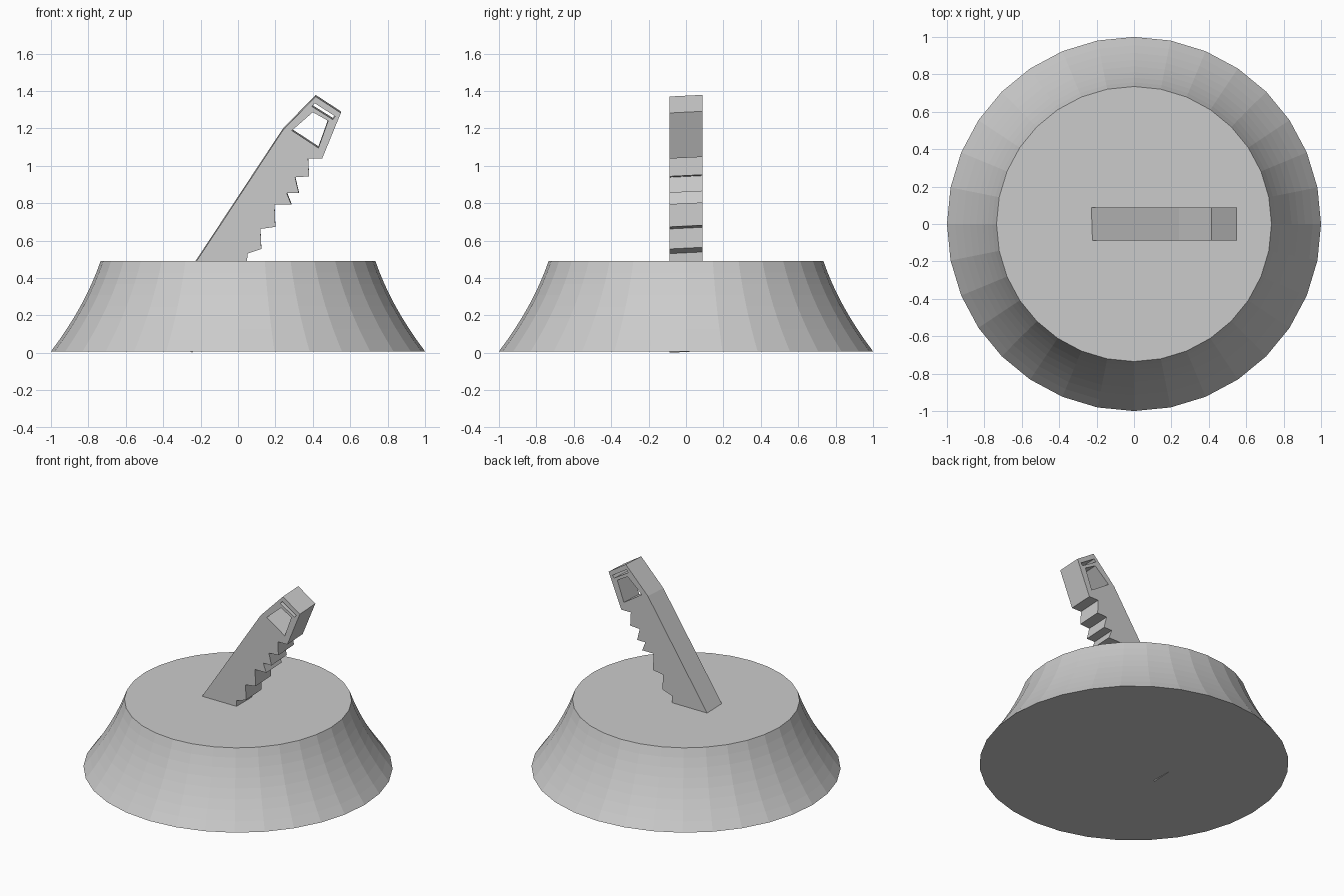
import bpy, bmesh, math
from mathutils import Vector

if "Cube" in bpy.data.objects:
    bpy.data.objects.remove(bpy.data.objects["Cube"])


def finish(bm, name):
    bmesh.ops.recalc_face_normals(bm, faces=bm.faces[:])
    mesh = bpy.data.meshes.new(name)
    bm.to_mesh(mesh)
    bm.free()
    obj = bpy.data.objects.new(name, mesh)
    bpy.context.collection.objects.link(obj)
    return obj


# Flared round pedestal with a concave side
def make_base(sides=32, steps=8, low=0.008, high=0.49):
    bm = bmesh.new()
    rings = []
    for j in range(steps + 1):
        t = j / steps
        r = 1 - 0.365 * t + 0.10 * t * t
        z = low + (high - low) * t
        rings.append([bm.verts.new((r * math.cos(2 * math.pi * i / sides),
                                    r * math.sin(2 * math.pi * i / sides), z))
                      for i in range(sides)])
    for a, b in zip(rings, rings[1:]):
        for i in range(sides):
            k = (i + 1) % sides
            bm.faces.new((a[i], a[k], b[k], b[i]))
    bm.faces.new(rings[0])
    bm.faces.new(rings[-1])
    return finish(bm, "pedestal")


# Flat plate with holes, drawn in the x-z plane and extruded along y
def make_plate(name, loops, half, shear):
    bm = bmesh.new()
    for loop in loops:
        vs = [bm.verts.new((x, -half, z)) for x, z in loop]
        for a, b in zip(vs, vs[1:] + vs[:1]):
            bm.edges.new((a, b))
    bmesh.ops.triangle_fill(bm, use_beauty=True, use_dissolve=False,
                            edges=bm.edges[:], normal=Vector((0, -1, 0)))
    res = bmesh.ops.extrude_face_region(bm, geom=bm.faces[:], use_keep_orig=True)
    for v in res["geom"]:
        if isinstance(v, bmesh.types.BMVert):
            v.co.y += 2 * half
    for v in bm.verts:
        v.co.z += shear * v.co.y
    return finish(bm, name)


# Blade outline: back edge, head, then saw teeth down the right edge
blade = [(-0.245, 0.005), (-0.456, 0.14), (0.24, 1.195), (0.415, 1.375),
         (0.55, 1.287), (0.45, 1.043),
         (0.375, 1.043), (0.38, 0.948), (0.305, 0.943), (0.325, 0.86),
         (0.26, 0.86), (0.285, 0.797), (0.195, 0.797), (0.20, 0.678),
         (0.12, 0.667), (0.125, 0.56), (0.05, 0.535), (0.048, 0.45)]
window = [(0.288, 1.193), (0.40, 1.291), (0.482, 1.245), (0.43, 1.1)]
slot = [(0.395, 1.322), (0.41, 1.339), (0.52, 1.269), (0.507, 1.252)]

make_base()
make_plate("serrated_blade", [blade, window, slot], 0.087, 0.05)
